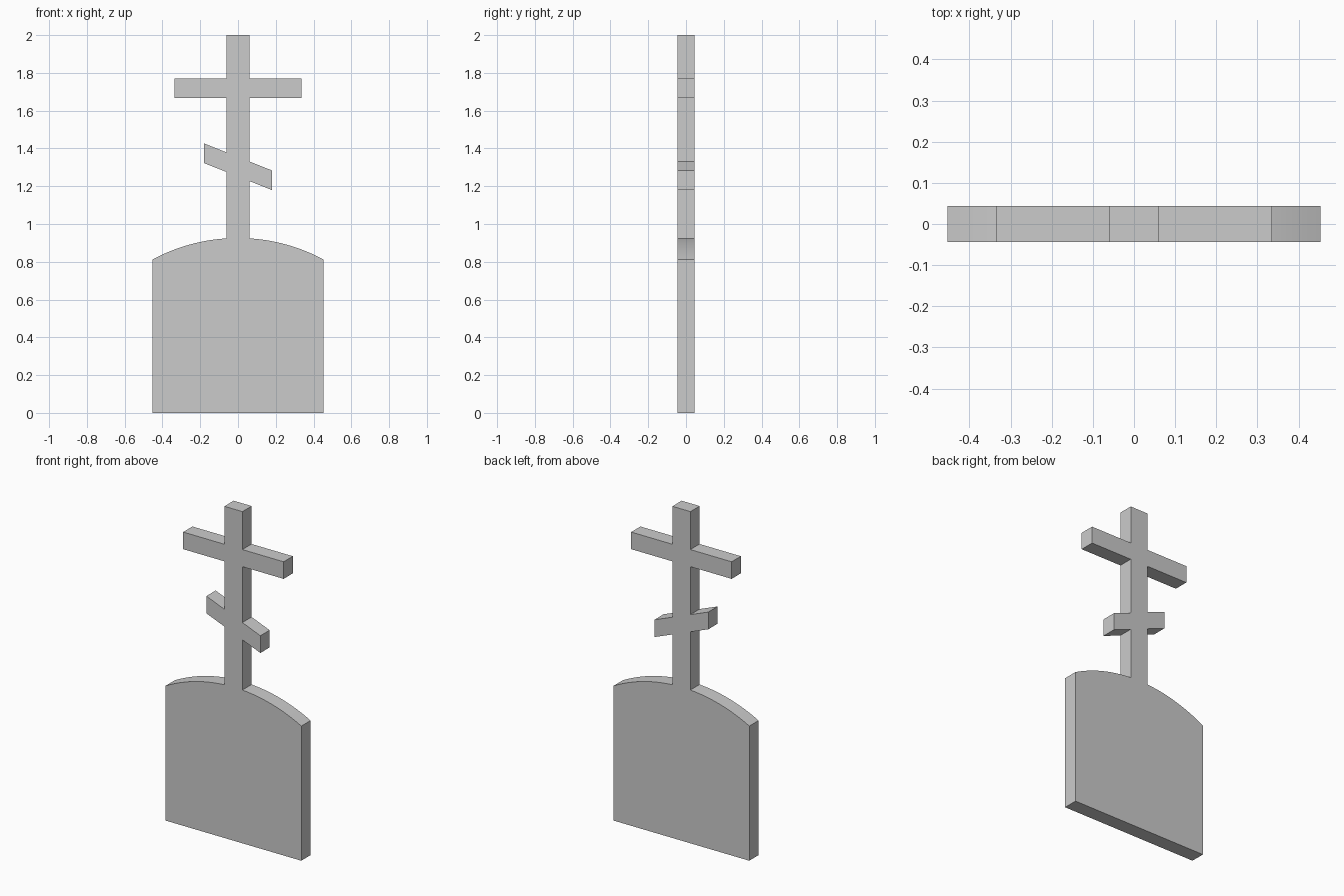
import bpy, bmesh, math

if "Cube" in bpy.data.objects:
    bpy.data.objects.remove(bpy.data.objects["Cube"])

HALF_DEPTH = 0.044
SLAB_W, SLAB_Z = 0.453, 0.812   # slab half width, shoulder height
POST_W, ARC_Z = 0.06, 0.924     # post half width, where the arc meets it
BAR_W, BAR_LOW, BAR_HIGH = 0.335, 1.668, 1.771
FOOT_W, FOOT_MID, FOOT_H, SLOPE = 0.18, 1.303, 0.104, -0.397
ARC_STEPS = 12


def foot_z(x, side):
    """Height of the slanted bar's lower (-1) or upper (+1) edge at x."""
    return FOOT_MID + SLOPE * x + side * FOOT_H / 2


def half_outline(s):
    """Outline of one side (s = 1 right, -1 left) from the base to the top."""
    pts = [(SLAB_W, 0)]
    # rounded shoulder, on a circle centred on x = 0
    cz = (SLAB_W**2 + SLAB_Z**2 - POST_W**2 - ARC_Z**2) / (2 * (SLAB_Z - ARC_Z))
    r = math.hypot(SLAB_W, SLAB_Z - cz)
    a0, a1 = math.asin(SLAB_W / r), math.asin(POST_W / r)
    for i in range(ARC_STEPS + 1):
        a = a0 + (a1 - a0) * i / ARC_STEPS
        pts.append((r * math.sin(a), cz + r * math.cos(a)))
    # slanted lower bar
    for x, side in ((POST_W, -1), (FOOT_W, -1), (FOOT_W, 1), (POST_W, 1)):
        pts.append((x, foot_z(s * x, side)))
    # straight upper bar and post top
    pts += [(POST_W, BAR_LOW), (BAR_W, BAR_LOW), (BAR_W, BAR_HIGH),
            (POST_W, BAR_HIGH), (POST_W, 2)]
    return [(s * x, z) for x, z in pts]


# One continuous slab-and-cross silhouette, extruded front to back
outline = half_outline(1) + half_outline(-1)[::-1]
bm = bmesh.new()
face = bm.faces.new([bm.verts.new((x, -HALF_DEPTH, z)) for x, z in outline])
ext = bmesh.ops.extrude_face_region(bm, geom=[face], use_keep_orig=True)
back = [v for v in ext["geom"] if isinstance(v, bmesh.types.BMVert)]
bmesh.ops.translate(bm, verts=back, vec=(0, 2 * HALF_DEPTH, 0))
bmesh.ops.recalc_face_normals(bm, faces=bm.faces)

mesh = bpy.data.meshes.new("headstone_with_cross")
bm.to_mesh(mesh)
bm.free()
stone = bpy.data.objects.new("headstone_with_cross", mesh)
bpy.context.collection.objects.link(stone)

# Smooth the arc only
bpy.context.view_layer.objects.active = stone
stone.select_set(True)
bpy.ops.object.shade_smooth_by_angle(angle=math.radians(15))
